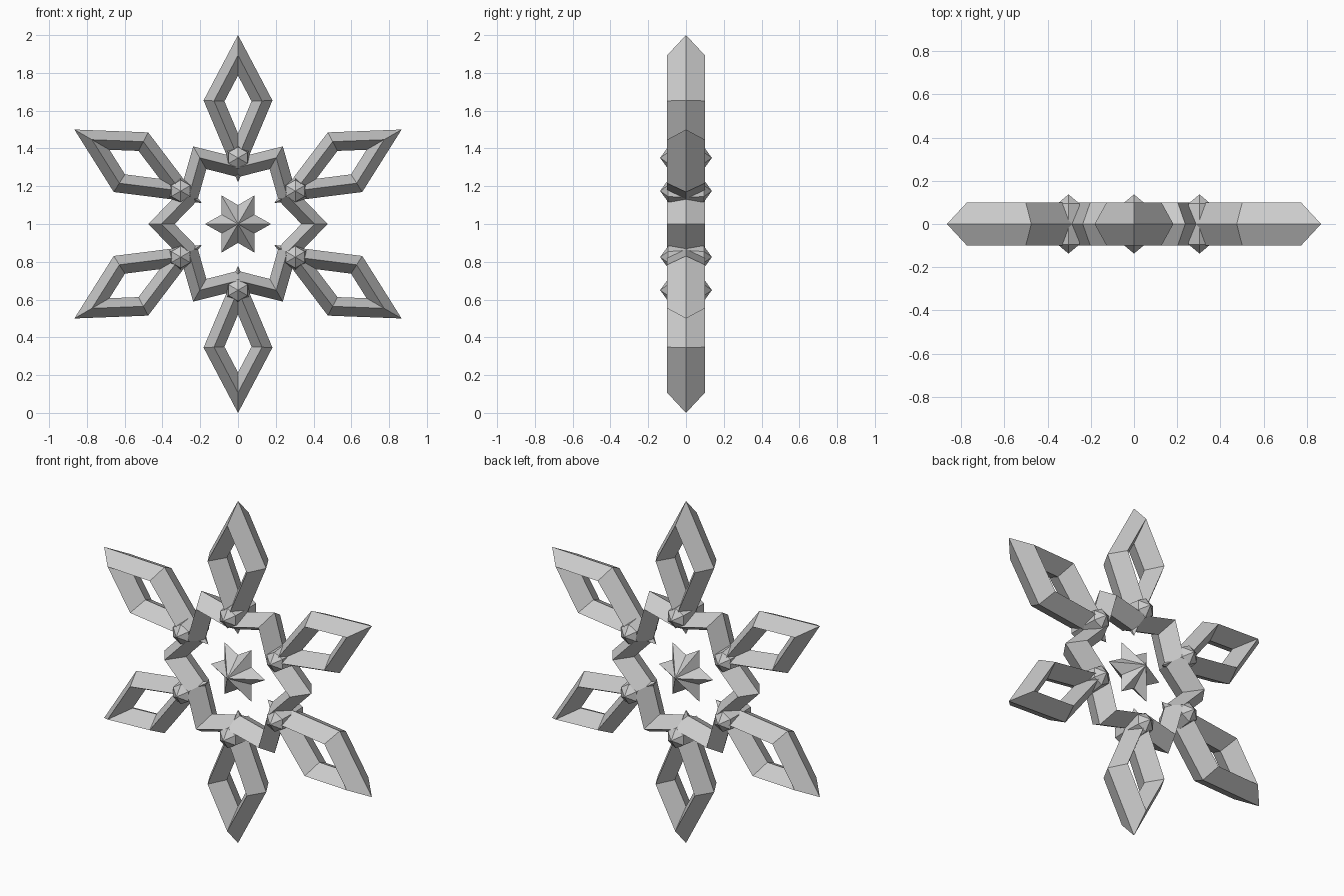
import bpy, bmesh
from math import sin, cos, pi
from mathutils import Matrix, Vector

if "Cube" in bpy.data.objects:
    bpy.data.objects.remove(bpy.data.objects["Cube"])

CENTRE = Vector((0, 0, 1))
HALF_WIDTH, HALF_DEPTH = 0.05, 0.10


def make_object(name, verts, faces, angle=0.0):
    """Mesh built around the origin, turned in the front plane, moved to the centre."""
    mesh = bpy.data.meshes.new(name)
    mesh.from_pydata(verts, [], faces)
    bm = bmesh.new()
    bm.from_mesh(mesh)
    bmesh.ops.recalc_face_normals(bm, faces=bm.faces)
    bm.to_mesh(mesh)
    bm.free()
    obj = bpy.data.objects.new(name, mesh)
    bpy.context.collection.objects.link(obj)
    obj.matrix_world = Matrix.Translation(CENTRE) @ Matrix.Rotation(angle, 4, 'Y')
    return obj


def diamond_bar_loop(path):
    """Sweep a diamond section round a closed x-z path with mitred corners."""
    pts = [Vector(p) for p in path]
    n = len(pts)
    verts, faces = [], []
    for i, p in enumerate(pts):
        a = (p - pts[i - 1]).normalized()
        b = (pts[(i + 1) % n] - p).normalized()
        na, nb = Vector((a.y, -a.x)), Vector((b.y, -b.x))
        off = (na + nb) * (HALF_WIDTH / (1 + na.dot(nb)))
        o, q = p + off, p - off
        verts += [(o.x, 0, o.y), (p.x, -HALF_DEPTH, p.y),
                  (q.x, 0, q.y), (p.x, HALF_DEPTH, p.y)]
        j = (i + 1) % n
        for k in range(4):
            l = (k + 1) % 4
            faces.append((i * 4 + k, i * 4 + l, j * 4 + l, j * 4 + k))
    return verts, faces


def gem(rings, apex):
    """Stack of x-z outlines (y, radii list), closed by a point front and back."""
    n = len(rings[0][1])
    verts = [(r * sin(2 * pi * i / n), y, r * cos(2 * pi * i / n))
             for y, radii in rings for i, r in enumerate(radii)]
    front = len(verts)
    verts += [(0, -apex, 0), (0, apex, 0)]
    last = (len(rings) - 1) * n
    faces = []
    for i in range(n):
        j = (i + 1) % n
        faces += [(front, i, j), (front + 1, last + j, last + i)]
        for k in range(0, last, n):
            faces.append((k + i, k + n + i, k + n + j, k + j))
    return verts, faces


# zigzag star ring
ring_path = [((0.30 if i % 2 == 0 else 0.405) * sin(i * pi / 6),
              (0.30 if i % 2 == 0 else 0.405) * cos(i * pi / 6)) for i in range(12)]
make_object("star_ring", *diamond_bar_loop(ring_path))

# six open diamond petals, each with a small bead where it meets the ring
petal = diamond_bar_loop([(0, 0.893), (0.127, 0.652), (0, 0.35), (-0.127, 0.652)])
bead_v, bead_f = gem([(-0.095, [0.058] * 6), (0, [0.07] * 6), (0.095, [0.058] * 6)], 0.137)
bead_v = [(x, y, z + 0.35) for x, y, z in bead_v]
for i in range(6):
    make_object(f"petal_{i + 1}", *petal, angle=i * pi / 3)
    make_object(f"bead_{i + 1}", bead_v, bead_f, angle=i * pi / 3)

# six-pointed faceted star floating in the middle
make_object("centre_star", *gem([(0, [0.10, 0.175] * 6)], 0.10))
